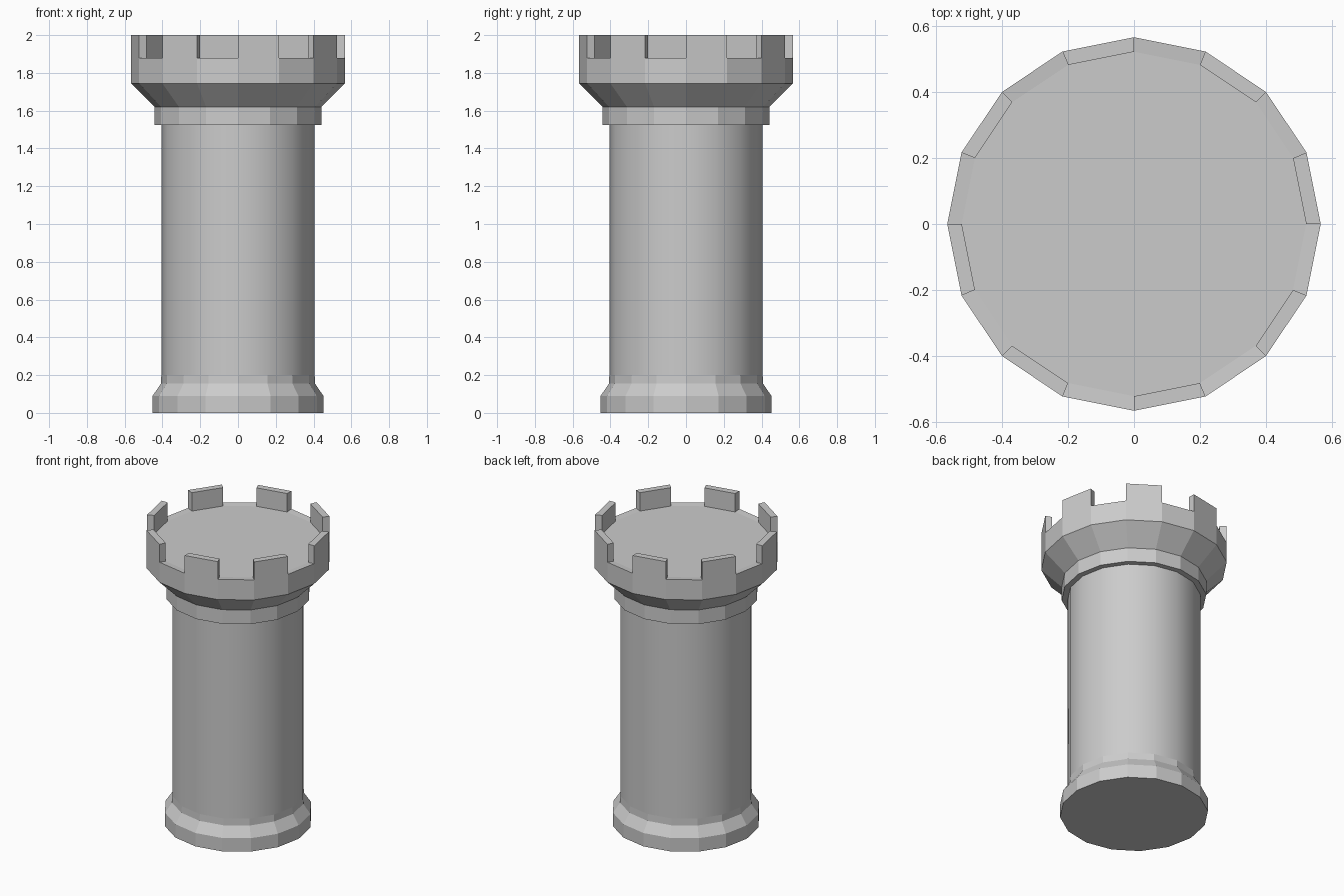
import bpy, bmesh
from math import cos, sin, tau

if "Cube" in bpy.data.objects:
    bpy.data.objects.remove(bpy.data.objects["Cube"])

SIDES = 16


def lathe(name, profile, smooth=False, cap_bottom=False, cap_top=False, merlons=False):
    """Spin (radius, z) points into a sixteen-sided shell, optionally capped."""
    bm = bmesh.new()
    rings = [[bm.verts.new((r * cos(tau * i / SIDES), r * sin(tau * i / SIDES), z))
              for i in range(SIDES)] for r, z in profile]
    bands = []
    for a, b in zip(rings, rings[1:]):
        band = []
        for i in range(SIDES):
            j = (i + 1) % SIDES
            face = bm.faces.new((a[i], a[j], b[j], b[i]))
            face.smooth = smooth
            band.append(face)
        bands.append(band)
    if cap_bottom:
        bm.faces.new(rings[0][::-1])
    if cap_top:
        bm.faces.new(rings[-1])
    if merlons:
        # Raise every second rim face into a battlement
        raised = bmesh.ops.extrude_face_region(bm, geom=bands[-1][::2])
        for v in raised["geom"]:
            if isinstance(v, bmesh.types.BMVert):
                v.co.z = 2.0
    bm.normal_update()
    mesh = bpy.data.meshes.new(name)
    bm.to_mesh(mesh)
    bm.free()
    obj = bpy.data.objects.new(name, mesh)
    bpy.context.collection.objects.link(obj)
    return obj


# Stepped foot
lathe("tower_base", [(0.452, 0), (0.452, 0.09), (0.408, 0.155), (0.406, 0.2)],
      cap_bottom=True)

# Smooth round column
lathe("tower_shaft", [(0.406, 0.2), (0.406, 1.525)], smooth=True)

# Collar, flare, parapet, floor and battlements
lathe("tower_crown", [(0.406, 1.525), (0.442, 1.525), (0.442, 1.62), (0.567, 1.745),
                      (0.567, 1.88), (0.523, 1.876)],
      cap_top=True, merlons=True)
